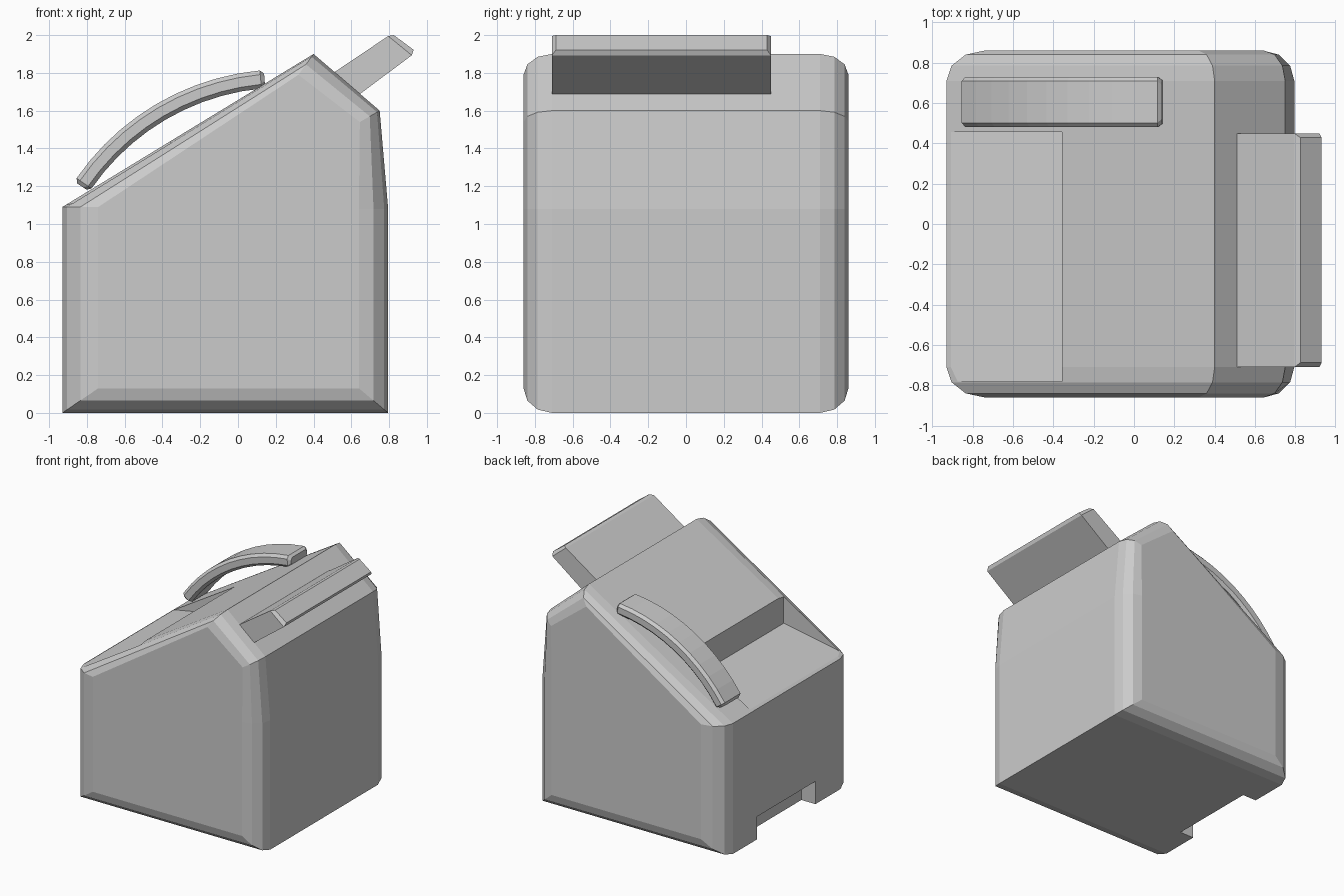
import bpy, bmesh, math
from mathutils import Vector

if "Cube" in bpy.data.objects:
    bpy.data.objects.remove(bpy.data.objects["Cube"])


def loft(name, rings):
    """Closed mesh skinned through a list of equal-length point rings."""
    bm = bmesh.new()
    loops = [[bm.verts.new(p) for p in ring] for ring in rings]
    n = len(loops[0])
    for a, b in zip(loops, loops[1:]):
        for i in range(n):
            j = (i + 1) % n
            bm.faces.new((a[i], a[j], b[j], b[i]))
    bm.faces.new(loops[0][::-1])
    bm.faces.new(loops[-1])
    bmesh.ops.recalc_face_normals(bm, faces=bm.faces)
    mesh = bpy.data.meshes.new(name)
    bm.to_mesh(mesh)
    bm.free()
    obj = bpy.data.objects.new(name, mesh)
    bpy.context.collection.objects.link(obj)
    return obj


def prism(name, profile, y0, y1):
    return loft(name, [[(x, y, z) for x, z in profile] for y in (y0, y1)])


def cut(target, cutter):
    cutter.hide_render = True
    cutter.hide_set(True)
    cutter.display_type = 'WIRE'
    mod = target.modifiers.new("cut", 'BOOLEAN')
    mod.operation = 'DIFFERENCE'
    mod.solver = 'EXACT'
    mod.object = cutter


# Body: side profile rounded over towards both flat sides
outer = [(-.93, 0), (-.93, 1.09), (.40, 1.9), (.75, 1.6), (.795, 1.08), (.795, 0)]
inner = [(-.74, .13), (-.74, 1.09), (.32, 1.79), (.645, 1.54), (.64, 1.08), (.64, .13)]


def body_ring(angle, side):
    t = 1 - math.cos(angle)
    y = side * (.71 + .15 * math.sin(angle))
    return [(a[0] + (b[0] - a[0]) * t, y, a[1] + (b[1] - a[1]) * t)
            for a, b in zip(outer, inner)]


steps = [math.radians(d) for d in (90, 60, 30, 0)]
body = loft("body", [body_ring(a, -1) for a in steps] +
            [body_ring(a, 1) for a in reversed(steps)])

# Recess in the sloping top and opening at the foot of the left side
cut(body, prism("top_recess_cutter",
                [(-.99, 1.088), (-.357, 1.205), (-.357, 1.7), (-.99, 1.7)], -.78, .455))
cut(body, prism("foot_opening_cutter",
                [(-1.1, -.1), (-.80, -.1), (-.80, .19), (-1.1, .19)], -.38, .39))

# Flat tray sticking out of the short slope, with a narrowed end
y0, y1 = -.71, .45


def tray_ring(top, low, inset):
    return [(top[0], y0 + inset, top[1]), (top[0], y1 - inset, top[1]),
            (low[0], y1 - inset, low[1]), (low[0], y0 + inset, low[1])]


loft("tray", [tray_ring((.42, 1.743), (.55, 1.617), 0),
              tray_ring((.795, 1.995), (.92, 1.893), 0),
              tray_ring((.825, 2.0), (.93, 1.922), .022)])

# Arched handle: chamfered section swept along an arc
start, end, sag = Vector((-.815, 1.215)), Vector((.12, 1.765)), .12
chord = (end - start).normalized()
normal = Vector((-chord.y, chord.x))
half = (end - start).length / 2
radius = (half ** 2 + sag ** 2) / (2 * sag)
centre = (start + end) / 2 - normal * (radius - sag)
sweep = math.asin(half / radius)


def handle_ring(angle, shrink=0):
    out = normal * math.cos(angle) + chord * math.sin(angle)
    w, h, c = .125 - shrink, .048 - shrink, .022
    section = [(-w, -h + c), (-w, h - c), (-w + c, h), (w - c, h),
               (w, h - c), (w, -h + c), (w - c, -h), (-w + c, -h)]
    ring = []
    for y, r in section:
        p = centre + out * (radius + r)
        ring.append((p.x, .605 + y, p.y))
    return ring


segments = 10
lip = .016
angles = [-sweep + 2 * sweep * i / segments for i in range(segments + 1)]
loft("handle", [handle_ring(-sweep - lip, .018)] + [handle_ring(a) for a in angles] +
     [handle_ring(sweep + lip, .018)])
